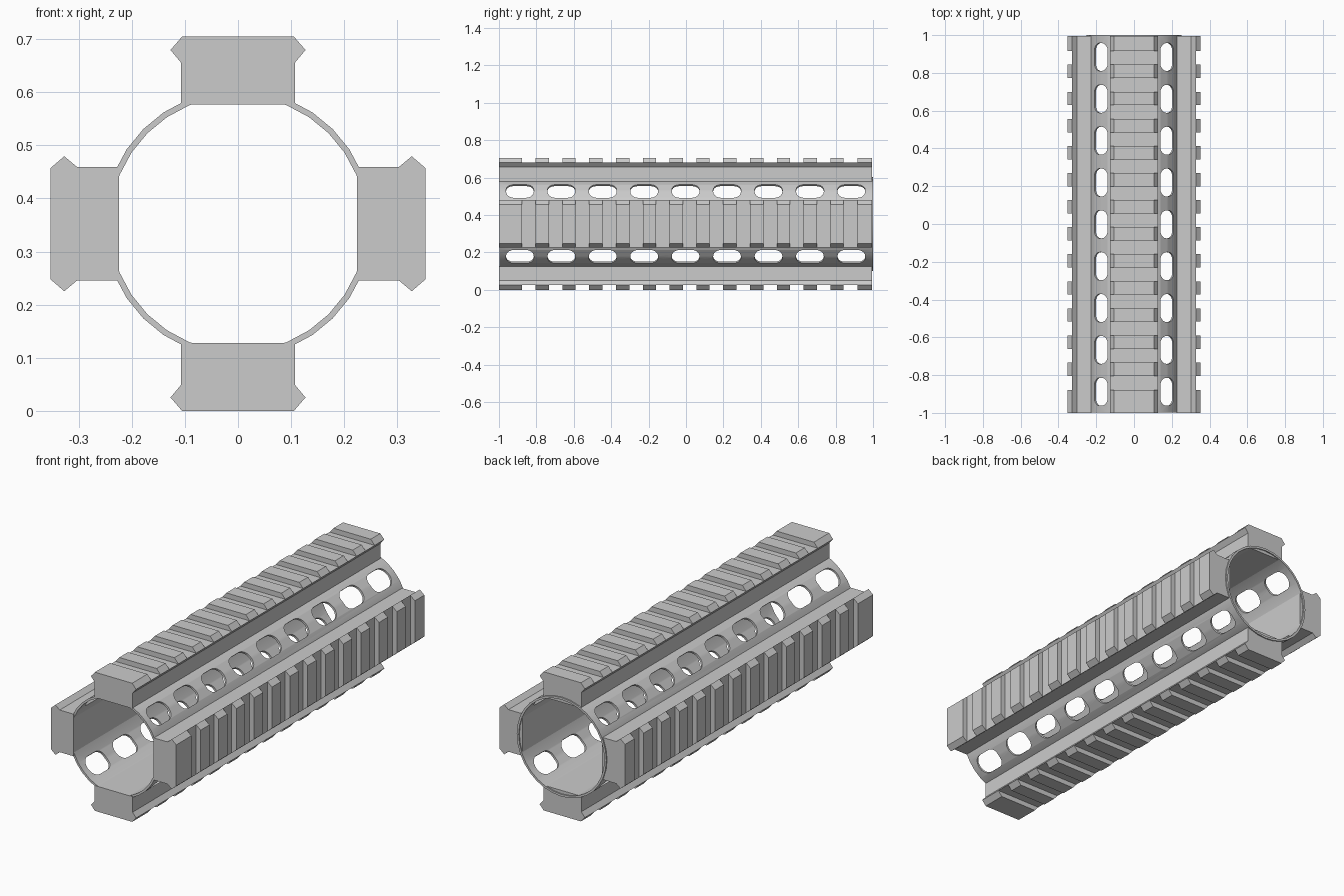
import bpy, bmesh, math
from mathutils import Matrix, Vector

if "Cube" in bpy.data.objects:
    bpy.data.objects.remove(bpy.data.objects["Cube"])

CZ = 0.3525          # height of the tube axis
R_OUT, R_IN = 0.252, 0.241
REAR = 0.994         # rear end of the rails


def finish(bm, name):
    bmesh.ops.recalc_face_normals(bm, faces=bm.faces[:])
    me = bpy.data.meshes.new(name)
    bm.to_mesh(me)
    bm.free()
    ob = bpy.data.objects.new(name, me)
    bpy.context.collection.objects.link(ob)
    return ob


def extrude(bm, pts, vec, matrix=Matrix()):
    """Closed prism: 3D outline swept along vec, then transformed."""
    face = bm.faces.new([bm.verts.new(matrix @ Vector(p)) for p in pts])
    v = matrix.to_3x3() @ Vector(vec)
    ext = bmesh.ops.extrude_face_region(bm, geom=[face], use_keep_orig=True)
    new = [g for g in ext["geom"] if isinstance(g, bmesh.types.BMVert)]
    bmesh.ops.translate(bm, verts=new, vec=v)


def turn(deg):
    return Matrix.Translation((0, 0, CZ)) @ Matrix.Rotation(math.radians(deg), 4, 'Y')


# Thin 32-sided tube, a hair longer than the rails at the rear
bm = bmesh.new()
n = 32
rings = []
for r, y in ((R_OUT, -0.998), (R_OUT, 1.0), (R_IN, 1.0), (R_IN, -0.998)):
    rings.append([bm.verts.new((r * math.cos(math.tau * i / n), y,
                                CZ + r * math.sin(math.tau * i / n))) for i in range(n)])
for k in range(4):
    a, b = rings[k], rings[(k + 1) % 4]
    for i in range(n):
        j = (i + 1) % n
        bm.faces.new((a[i], a[j], b[j], b[i]))
tube = finish(bm, "handguard_tube")

# Rounded vent slots, nine along each diagonal
bm = bmesh.new()
HL, HW, R = 0.074, 0.05, 0.042
for quad in range(4):
    for s in range(9):
        yc = -0.888 + 0.2215 * s
        pts = []
        for c, (sx, sy) in enumerate(((1, 1), (-1, 1), (-1, -1), (1, -1))):
            for k in range(6):
                a = math.radians(90 * c + 18 * k)
                pts.append((sx * (HW - R) + R * math.cos(a),
                            yc + sy * (HL - R) + R * math.sin(a), 0.18))
        extrude(bm, pts, (0, 0, 0.14), turn(45 + 90 * quad))
cutter = finish(bm, "slot_cutter")
cutter.hide_render = True

mod = tube.modifiers.new("slots", 'BOOLEAN')
mod.operation, mod.solver, mod.object = 'DIFFERENCE', 'EXACT', cutter
bpy.ops.object.select_all(action='DESELECT')
bpy.context.view_layer.objects.active = tube
tube.select_set(True)
bpy.ops.object.modifier_apply(modifier=mod.name)
bpy.data.objects.remove(cutter)
bpy.ops.object.shade_smooth_by_angle(angle=math.radians(30))

# Four accessory rails: continuous flared bar plus cross teeth
bar = [(0.107, 0.224), (0.107, 0.303), (0.127, 0.327)]
tooth = [(0.127, 0.327), (0.105, 0.3525)]
teeth = [(-1.0, -0.878)] + [(-0.804 + 0.1433 * i, -0.733 + 0.1433 * i) for i in range(12)]
teeth.append((0.917, REAR))


def mirrored(half, y):
    return [(x, y, z) for x, z in half] + [(-x, y, z) for x, z in reversed(half)]


for name, deg in (("top", 0), ("right", 90), ("bottom", 180), ("left", 270)):
    bm = bmesh.new()
    extrude(bm, mirrored(bar, -1.0), (0, REAR + 1.0, 0), turn(deg))
    for y0, y1 in teeth:
        extrude(bm, mirrored(tooth, y0), (0, y1 - y0, 0), turn(deg))
    finish(bm, name + "_rail")
